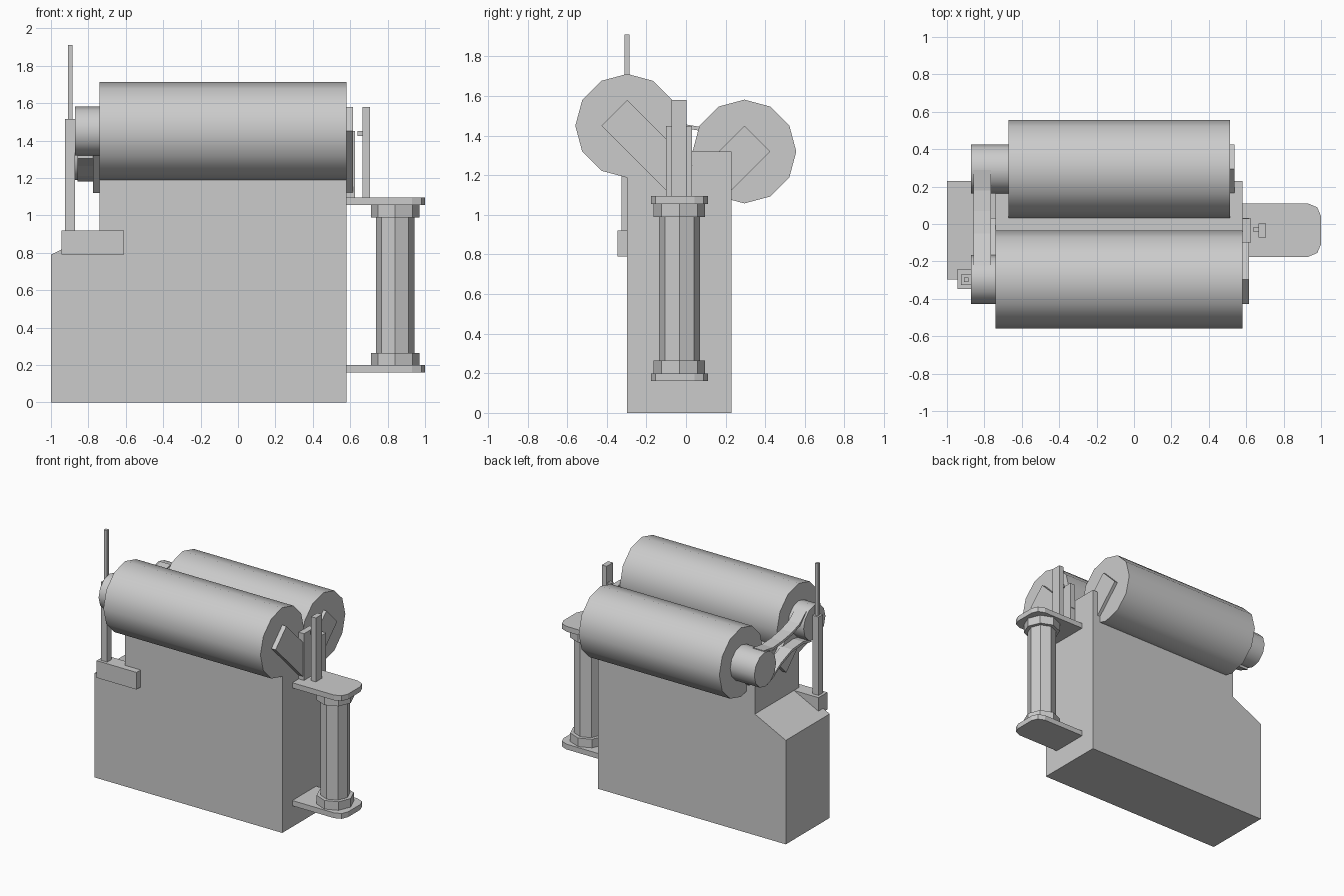
import bpy, math

if "Cube" in bpy.data.objects:
    bpy.data.objects.remove(bpy.data.objects["Cube"])


def prism(name, pts, axis, lo, hi):
    """Extrude a 2D profile along an axis: x uses (y,z), y uses (x,z), z uses (x,y)."""
    place = {'x': lambda p, t: (t, p[0], p[1]),
             'y': lambda p, t: (p[0], t, p[1]),
             'z': lambda p, t: (p[0], p[1], t)}[axis]
    n = len(pts)
    verts = [place(p, t) for t in (lo, hi) for p in pts]
    faces = [list(range(n)), list(range(n, 2 * n))]
    faces += [[i, (i + 1) % n, n + (i + 1) % n, n + i] for i in range(n)]
    me = bpy.data.meshes.new(name)
    me.from_pydata(verts, [], faces)
    ob = bpy.data.objects.new(name, me)
    bpy.context.collection.objects.link(ob)
    bpy.ops.object.select_all(action='DESELECT')
    ob.select_set(True)
    bpy.context.view_layer.objects.active = ob
    bpy.ops.object.mode_set(mode='EDIT')
    bpy.ops.mesh.select_all(action='SELECT')
    bpy.ops.mesh.normals_make_consistent(inside=False)
    bpy.ops.object.mode_set(mode='OBJECT')
    return ob


def box(name, x0, x1, y0, y1, z0, z1):
    return prism(name, [(x0, y0), (x1, y0), (x1, y1), (x0, y1)], 'z', z0, z1)


def ngon(cx, cy, r, n):
    return [(cx + r * math.cos(2 * math.pi * i / n),
             cy + r * math.sin(2 * math.pi * i / n)) for i in range(n)]


def drum(name, y, z, r, x0, x1):
    prism(name, ngon(y, z, r, 12), 'x', x0, x1)
    bpy.ops.object.shade_smooth_by_angle(angle=math.radians(35))


# Main cabinet with the sloped step at the left
prism("cabinet", [(-1, 0), (0.58, 0), (0.58, 1.32), (-0.74, 1.32),
                  (-0.74, 0.92), (-1, 0.79)], 'y', -0.297, 0.23)

# Two rollers, each with a pulley and a slanted bracket at both ends
for tag, y, z, x0, x1, s, t in (("front", -0.297, 1.45, -0.74, 0.58, 1, 0.035),
                                ("rear", 0.295, 1.32, -0.67, 0.512, -1, 0.025)):
    drum(tag + "_roller", y, z, 0.262, x0, x1)
    drum(tag + "_pulley", y, z, 0.131, -0.872, x0)
    arm = [(y, z + 0.13), (y - s * 0.13, z), (y + s * 0.2, z - 0.33),
           (y + s * 0.33, z - 0.2)]
    prism(tag + "_bracket_right", arm, 'x', x1, x1 + t)
    prism(tag + "_bracket_left", arm, 'x', x0 - t, x0)

# Belt strands, pinched between the pulleys
strands = {"belt_upper": [(-0.22, 1.56), (-0.14, 1.495), (-0.05, 1.465),
                          (0.07, 1.445), (0.18, 1.438), (0.29, 1.455)],
           "belt_lower": [(-0.28, 1.325), (-0.18, 1.345), (-0.05, 1.335),
                          (0.08, 1.285), (0.17, 1.23), (0.25, 1.20)]}
for name, path in strands.items():
    prism(name, path + [(y, z - 0.02) for y, z in reversed(path)], 'x', -0.857, -0.765)

# Lever on the front left
box("lever_base", -0.945, -0.61, -0.347, -0.24, 0.79, 0.92)
box("lever_post", -0.925, -0.872, -0.325, -0.271, 0.92, 1.515)
box("lever_rod", -0.91, -0.886, -0.31, -0.286, 1.515, 1.91)

# Uprights on the right end
box("end_block", 0.58, 0.625, -0.10, 0.03, 1.09, 1.45)
box("end_post", 0.665, 0.705, -0.072, 0.003, 1.09, 1.58)
box("end_pin", 0.64, 0.665, -0.042, -0.015, 1.425, 1.452)

# Column held between two rounded plates
cx, cy = 0.84, -0.033
half = [(0.58, 0.143), (0.93, 0.143), (0.98, 0.122), (1.0, 0.075)]
plate = [(x, cy + d) for x, d in half] + [(x, cy - d) for x, d in reversed(half)]
for tag, p0, p1, c0, c1 in (("lower", 0.16, 0.2, 0.2, 0.265),
                            ("upper", 1.055, 1.095, 0.99, 1.055)):
    prism(tag + "_plate", plate, 'z', p0, p1)
    prism(tag + "_collar", ngon(cx, cy, 0.13, 8), 'z', c0, c1)
prism("column", ngon(cx, cy, 0.103, 8), 'z', 0.265, 0.99)
